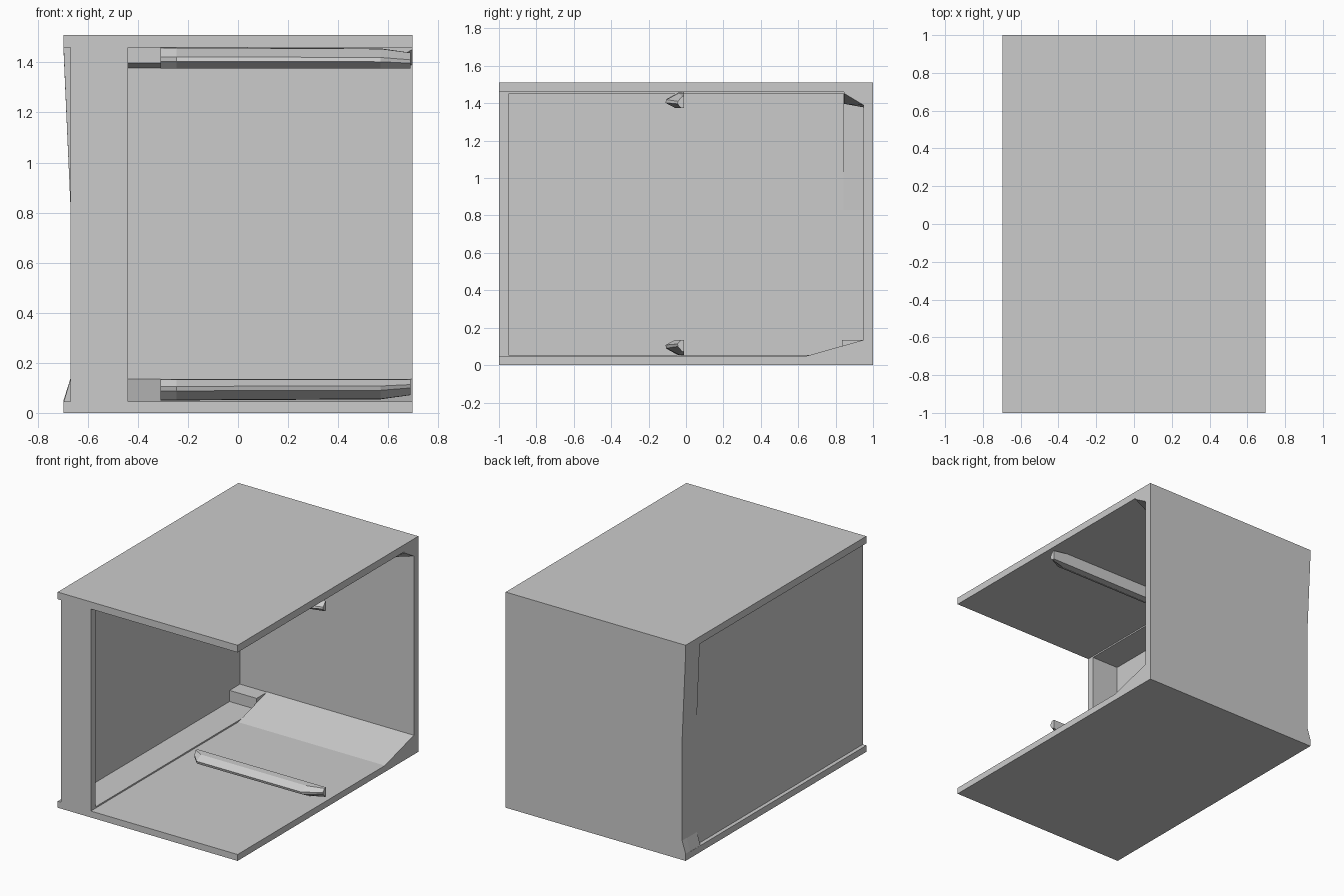
import bpy, bmesh

if "Cube" in bpy.data.objects:
    bpy.data.objects.remove(bpy.data.objects["Cube"])

X = 0.697      # half width
H = 1.51       # height
PX = -0.44     # inner edge of the side ledge and front post


def loft(name, sections):
    """Bridge equal-length rings of 3D points and cap both ends."""
    bm = bmesh.new()
    rings = [[bm.verts.new(p) for p in s] for s in sections]
    n = len(rings[0])
    for a, b in zip(rings, rings[1:]):
        for i in range(n):
            j = (i + 1) % n
            bm.faces.new((a[i], a[j], b[j], b[i]))
    bm.faces.new(rings[0])
    bm.faces.new(rings[-1])
    bmesh.ops.recalc_face_normals(bm, faces=bm.faces)
    mesh = bpy.data.meshes.new(name)
    bm.to_mesh(mesh)
    bm.free()
    ob = bpy.data.objects.new(name, mesh)
    bpy.context.collection.objects.link(ob)
    return ob


def along_x(name, yz, x0, x1):
    return loft(name, [[(x, y, z) for y, z in yz] for x in (x0, x1)])


def along_y(name, xz, y0, y1):
    return loft(name, [[(x, y, z) for x, z in xz] for y in (y0, y1)])


def box(name, x0, x1, y0, y1, z0, z1):
    return along_y(name, [(x0, z0), (x1, z0), (x1, z1), (x0, z1)], y0, y1)


# Floor and ceiling slabs with a slightly raised ledge beside the wall
box("floor", -X, X, -1, 1, 0, 0.045)
box("ceiling", -X, X, -1, 1, H - 0.05, H)
box("floor_ledge", -0.67, PX, -0.998, 0.95, 0.045, 0.055)
box("ceiling_ledge", -0.67, PX, -0.998, 0.95, H - 0.06, H - 0.05)

# Thin side wall and front post
box("side_wall", -0.67, -0.65, -0.96, 0.96, 0.045, H - 0.05)
box("front_post", -0.67, PX, -1, -0.95, 0.045, H - 0.05)

# Back wall with its notched left edge
along_y("back_wall", [(-X, 0), (X, 0), (X, H), (-X, H), (-X, 1.45),
                      (-0.67, 0.84), (-0.67, 0.135), (-X, 0.05)], 0.95, 1)

# Back corner: tapered upper rib and lower block
along_y("corner_rib", [(-X, 1.46), (-0.67, 0.84), (-0.65, 0.83),
                       (-0.625, 1.46)], 0.843, 0.96)
along_y("corner_block", [(-X, 0.04), (PX, 0.04), (PX, 0.133),
                         (-0.67, 0.133)], 0.835, 0.96)

# Ramp where the floor meets the back wall
along_x("floor_ramp", [(0.63, 0.045), (0.95, 0.135), (0.95, 0.045)], PX, X)

# Gusset where the ceiling meets the back wall, tapered at the open side
full = [(0.845, 1.46), (0.845, 1.397), (0.95, 1.378), (0.95, 1.46)]
end = [(0.845, 1.46), (0.846, 1.452), (0.95, 1.39), (0.95, 1.46)]
loft("ceiling_gusset", [[(x, y, z) for y, z in s]
                        for x, s in ((-0.66, full), (0.6, full), (X, end))])

# Guide rails: faceted bars tapering at both ends, mirrored floor to ceiling
rail = [(-0.01, 0.05), (-0.01, 0.135), (-0.06, 0.134),
        (-0.11, 0.106), (-0.105, 0.088), (-0.04, 0.052)]


def rail_section(x, wide, low, flip):
    pts = []
    for y, z in rail:
        z = 0.135 - (0.135 - z) * low
        pts.append((x, -0.01 + (y + 0.01) * wide, H - z if flip else z))
    return pts


for name, flip in (("floor_rail", False), ("ceiling_rail", True)):
    loft(name, [rail_section(-0.31, 0.3, 1, flip),
                rail_section(-0.245, 1, 1, flip),
                rail_section(0.57, 1, 0.95, flip),
                rail_section(0.69, 0.35, 0.75, flip)])
